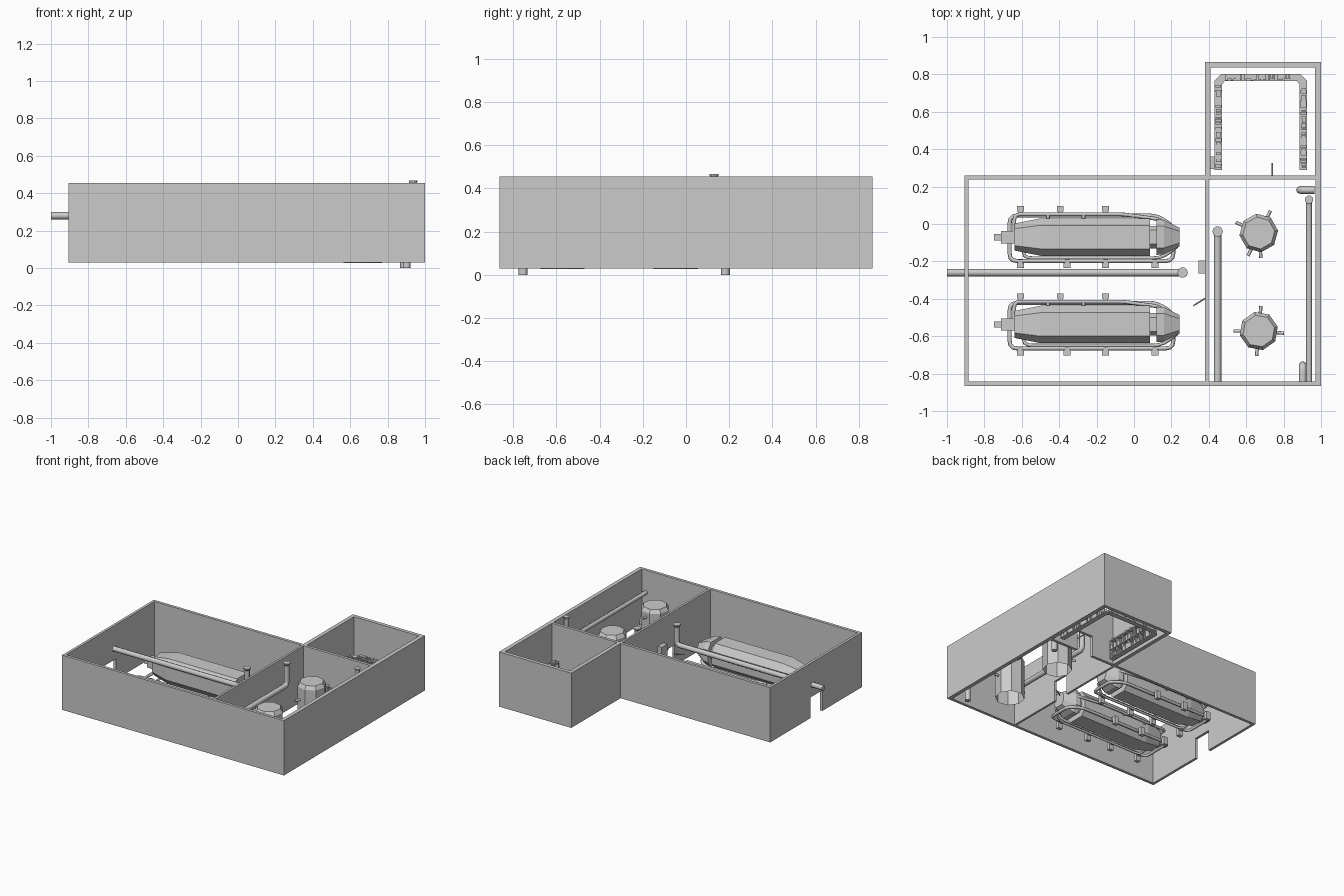
import bpy, bmesh, math, random
from mathutils import Vector

if "Cube" in bpy.data.objects:
    bpy.data.objects.remove(bpy.data.objects["Cube"])
random.seed(4)
Z0, Z1 = 0.03, 0.455


def finish(name, bm):
    bmesh.ops.recalc_face_normals(bm, faces=bm.faces)
    me = bpy.data.meshes.new(name)
    bm.to_mesh(me)
    bm.free()
    ob = bpy.data.objects.new(name, me)
    bpy.context.collection.objects.link(ob)
    return ob


def boxes(name, items):
    """One object made of boxes given as x0, x1, y0, y1, z0, z1."""
    bm = bmesh.new()
    for a, b, c, d, e, f in items:
        vs = bmesh.ops.create_cube(bm, size=1)['verts']
        for v in vs:
            v.co = ((a + b) / 2 + v.co.x * (b - a), (c + d) / 2 + v.co.y * (d - c),
                    (e + f) / 2 + v.co.z * (f - e))
    return finish(name, bm)


def loft(name, profile, stations, axis, loc, open_start=False):
    """Skin a closed profile scaled at each (position, scale) station."""
    bm = bmesh.new()
    rings = []
    for t, s in stations:
        co = [(t, p * s, q * s) if axis == 'x' else (p * s, q * s, t) for p, q in profile]
        rings.append([bm.verts.new(Vector(c) + Vector(loc)) for c in co])
    n = len(profile)
    for r0, r1 in zip(rings, rings[1:]):
        for i in range(n):
            bm.faces.new((r0[i], r0[(i + 1) % n], r1[(i + 1) % n], r1[i]))
    if not open_start:
        bm.faces.new(rings[0])
    bm.faces.new(rings[-1])
    return finish(name, bm)


def ngon(n, turn=0):
    return [(math.cos(turn + i * math.tau / n), math.sin(turn + i * math.tau / n)) for i in range(n)]


def tube(name, pts, r, bend=0.03, closed=False):
    """Pipe along a path with rounded corners."""
    pts = [Vector(p) for p in pts]
    out, n = [], len(pts)
    for i, p in enumerate(pts):
        if not closed and i in (0, n - 1):
            out.append(p)
            continue
        a, b = pts[i - 1] - p, pts[(i + 1) % n] - p
        A = p + a.normalized() * min(bend, a.length * .45)
        B = p + b.normalized() * min(bend, b.length * .45)
        for t in (0, .33, .67, 1):
            out.append(A * (1 - t) ** 2 + p * 2 * t * (1 - t) + B * t * t)
    cu = bpy.data.curves.new(name, 'CURVE')
    cu.dimensions = '3D'
    cu.bevel_depth, cu.bevel_resolution, cu.use_fill_caps = r, 2, True
    sp = cu.splines.new('POLY')
    sp.points.add(len(out) - 1)
    for q, p in zip(sp.points, out):
        q.co = (*p, 1)
    sp.use_cyclic_u = closed
    ob = bpy.data.objects.new(name, cu)
    bpy.context.collection.objects.link(ob)


# Walls of the two large rooms, with doorways
boxes('main_walls', [
    (-.905, 1, -.865, -.843, Z0, Z1),
    (-.905, .39, .238, .26, Z0, Z1),
    (-.905, -.885, -.843, -.38, Z0, Z1),
    (-.905, -.885, -.235, .238, Z0, Z1),
    (-.905, -.885, -.38, -.235, .19, Z1),
    (.97, 1, -.843, .26, Z0, Z1)])
boxes('dividing_wall', [
    (.380, .397, -.843, -.40, Z0, Z1), (.380, .397, -.27, .238, Z0, Z1),
    (.380, .397, -.40, -.27, .19, Z1),
    (.39, .60, .238, .26, Z0, Z1), (.74, .97, .238, .26, Z0, Z1),
    (.60, .74, .238, .26, .19, Z1)])
# Walls of the small back room
boxes('back_room_walls', [
    (.38, .41, .26, .865, Z0, Z1), (.968, 1, .26, .865, Z0, Z1),
    (.41, .968, .837, .865, Z0, Z1)])

# Wall boxes and door levers
boxes('control_box', [(.345, .38, -.265, -.195, .16, .26)])
boxes('back_room_box', [(.41, .43, .295, .36, .14, .22)])
tube('door_lever', [(.385, -.395, .12), (.317, -.437, .12)], .004)
tube('back_door_lever', [(.74, .26, .12), (.74, .325, .12)], .004)

# Horizontal machines
SECTION = [(.1, .05), (.063, .1), (-.063, .1), (-.1, .05),
           (-.1, -.05), (-.063, -.1), (.063, -.1), (.1, -.05)]
for k, cy in enumerate((-.07, -.537), 1):
    n = f'machine_{k}_'
    loft(n + 'body', SECTION, [(-.64, .72), (-.5, 1), (.085, 1), (.085, .6), (.12, .6),
                               (.12, .95), (.16, .92), (.243, .5)], 'x', (0, cy, .155))
    boxes(n + 'nozzle', [(-.71, -.64, cy - .033, cy + .033, .12, .19),
                         (-.748, -.71, cy - .017, cy + .017, .137, .173)])
    # Pipe frame and upper side pipes
    tube(n + 'frame', [(-.665, cy - .128, .085), (-.665, cy + .115, .085), (.12, cy + .115, .085),
                       (.21, cy + .06, .085), (.21, cy - .128, .085)], .011, .04, True)
    tube(n + 'upper_pipe', [(-.64, cy, .18), (-.64, cy + .122, .18), (-.06, cy + .122, .18),
                            (.14, cy + .095, .18), (.2, cy + .02, .18)], .010, .03)
    tube(n + 'lower_pipe', [(-.59, cy - .05, .07), (-.59, cy - .112, .07), (.15, cy - .112, .07),
                            (.23, cy - .05, .11)], .009, .05)
    for x in (-.46, -.27):
        tube(n + 'link', [(x, cy + .06, .18), (x, cy + .122, .18)], .010)
    # Feet with a post and a foot pad
    feet = [(x, cy + .152) for x in (-.607, -.395, -.152)]
    feet += [(x, cy - .152) for x in (-.607, -.358, -.152, .112)]
    parts = []
    for x, y in feet:
        s = .013 if y > cy else -.013
        lo, hi = sorted((y - 2.5 * s, y))
        parts += [(x - .012, x + .012, lo, hi, .073, .097),
                  (x - .018, x + .018, y - .014, y + .014, .035, .095)]
    boxes(n + 'feet', parts)

# Upright open-bottomed tanks with side outlets
for k, (cy, turn, outs) in enumerate(((-.048, .12, (62, 155, 245, 275)),
                                      (-.572, .22, (85, 180, 265, 355))), 1):
    loft(f'tank_{k}', ngon(8, turn), [(.028, .104), (.335, .104), (.362, .086)], 'z',
         (.667, cy, 0), True)
    for i, a in enumerate(outs):
        c, s = math.cos(math.radians(a)), math.sin(math.radians(a))
        z = (.3, .12, .24, .18)[i]
        tube(f'tank_{k}_outlet', [(.667 + .08 * c, cy + .08 * s, z),
                                  (.667 + .135 * c, cy + .135 * s, z)], .009)

# Long supply pipes, each ending in an upright with a flange
for n, start, corner, r, top in (
        ('main_pipe', (-1, -.26, .28), (.26, -.26, .28), .02, .44),
        ('side_pipe', (.447, -.845, .27), (.447, -.04, .27), .02, .445),
        ('wall_pipe', (.936, -.845, .28), (.936, .13, .28), .016, .468)):
    x, y, _ = corner
    tube(n, [start, corner, (x, y, top - .01)], r, .03)
    loft(n + '_flange', ngon(10), [(top - .018, r * 1.0), (top - .008, r * 1.4), (top, r * 1.4)],
         'z', (x, y, 0))

# Drain elbows running down through the floor line
for n, a, b in (('drain_1', (.965, .182), (.888, .182)), ('drain_2', (.902, -.845), (.902, -.755))):
    tube(n, [(*a, .13), (*b, .13), (*b, 0)], .021, .03)

# U-shaped shelves with chamfered corners, dividers and books
outer = [(.43, .29), (.43, .765), (.468, .803), (.888, .803), (.925, .765), (.925, .29)]
inner = [(.47, .29), (.47, .745), (.485, .765), (.872, .765), (.886, .745), (.886, .29)]
for z in (.04, .11, .18):
    bm = bmesh.new()
    rows = [[[bm.verts.new((x, y, z + h)) for x, y in line] for line in (outer, inner)]
            for h in (0, .008)]
    (bo, bi), (to, ti) = rows
    for i in range(5):
        for q in ((bo, bi), (ti, to), (to, bo), (bi, ti)):
            bm.faces.new((q[0][i], q[0][i + 1], q[1][i + 1], q[1][i]))
    for i in (0, 5):
        bm.faces.new((bo[i], bi[i], ti[i], to[i]))
    finish('shelf_board', bm)
dividers, books = [], []
for x0, x1 in ((.432, .468), (.888, .923)):
    for i in range(8):
        y = .29 + i * .063
        dividers.append((x0, x1, y, y + .006, .04, .188))
    y = .3
    while y < .73:
        w = random.uniform(.008, .016)
        for z, h in ((.048, .05), (.118, .05), (.188, .012)):
            d = random.uniform(0, .01)
            books.append((x0 + d, x1 - d / 2, y, y + w, z, z + h * random.uniform(.6, 1)))
        y += w + random.choice((.001, .001, .012))
for i in range(8):
    x = .475 + i * .057
    dividers.append((x, x + .006, .768, .8, .04, .188))
x = .49
while x < .85:
    w = random.uniform(.008, .016)
    for z, h in ((.048, .05), (.118, .05), (.188, .012)):
        books.append((x, x + w, .767 + random.uniform(0, .01), .802, z, z + h * random.uniform(.6, 1)))
    x += w + random.choice((.001, .001, .012))
boxes('shelf_dividers', dividers)
boxes('books', books)
